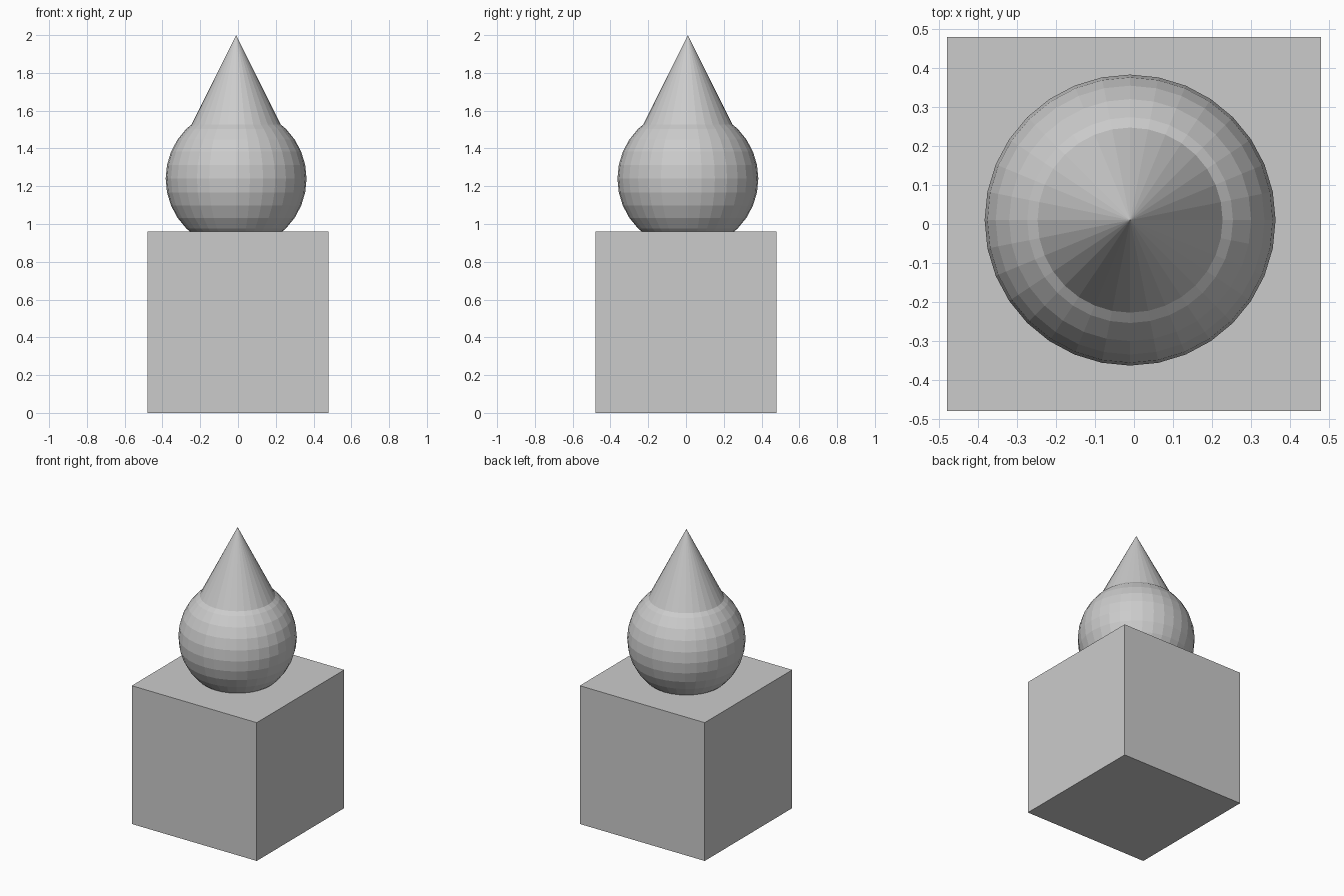
import bpy

if "Cube" in bpy.data.objects:
    bpy.data.objects.remove(bpy.data.objects["Cube"])

CX, CY = -0.01, 0.01  # slight offset of the upper parts

# Cube pedestal
bpy.ops.mesh.primitive_cube_add(size=0.96, location=(0, 0, 0.48))
bpy.context.object.name = "pedestal"

# Faceted ball, sunk into the pedestal
bpy.ops.mesh.primitive_uv_sphere_add(segments=32, ring_count=16, radius=0.373,
                                     location=(CX, CY, 1.24))
bpy.context.object.name = "ball"

# Cone point, its base buried inside the ball
bpy.ops.mesh.primitive_cone_add(vertices=32, radius1=0.365, radius2=0, depth=0.73,
                                location=(CX, CY, 2.0 - 0.365))
bpy.context.object.name = "cone_point"
